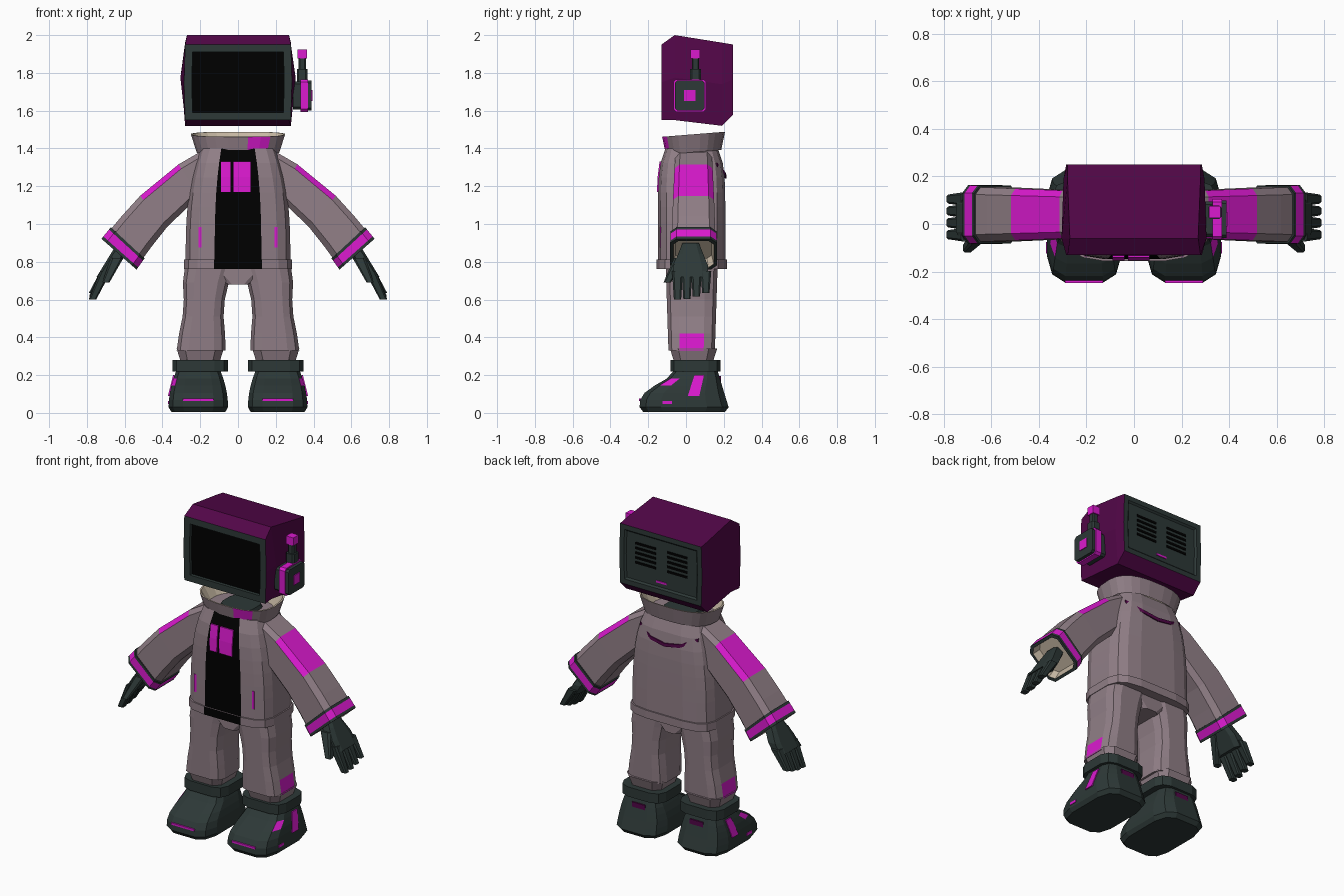
import bpy
import bmesh
from math import cos, sin, pi, tau, sqrt, copysign
from mathutils import Vector

default_cube = bpy.data.objects.get("Cube")
if default_cube:
    bpy.data.objects.remove(default_cube, do_unlink=True)

AXIS_X, AXIS_Y, AXIS_Z = Vector((1, 0, 0)), Vector((0, 1, 0)), Vector((0, 0, 1))


def make_material(label, *rgb):
    material = bpy.data.materials.new(label)
    material.use_nodes = True
    material.diffuse_color = (*rgb, 1)
    shader = material.node_tree.nodes["Principled BSDF"]
    shader.inputs["Base Color"].default_value = (*rgb, 1)
    return material


grey = make_material("jacket grey", 0.28, 0.21, 0.24)
magenta = make_material("magenta", 0.7, 0.01, 0.62)
dark = make_material("dark rubber", 0.026, 0.04, 0.038)
purple = make_material("deep purple", 0.085, 0.002, 0.065)
black = make_material("black", 0, 0, 0)
cream = make_material("cream lining", 0.57, 0.48, 0.37)


def ring(centre, half_u, half_v, sides=12, power=0.5, u=AXIS_X, v=AXIS_Y):
    """Rounded-box section with a flat side facing along each axis."""
    points = []
    for i in range(sides):
        angle = tau * (i + 0.5) / sides
        c, s = cos(angle), sin(angle)
        points.append(Vector(centre) + u * copysign(abs(c) ** power, c) * half_u
                      + v * copysign(abs(s) ** power, s) * half_v)
    return points


def loft(name, rings, material, rule=None, open_ends=False, side=1):
    """Skin the rings; rule(ring, face) may pick another material."""
    mesh_data = bmesh.new()
    rows = [[mesh_data.verts.new((p[0] * side, p[1], p[2])) for p in r] for r in rings]
    used = [material]

    def add_face(verts, row, column):
        chosen = (rule and rule(row, column)) or material
        if chosen not in used:
            used.append(chosen)
        mesh_data.faces.new(verts).material_index = used.index(chosen)

    for row, (near, far) in enumerate(zip(rows, rows[1:])):
        for column in range(len(near)):
            after = (column + 1) % len(near)
            add_face((near[column], near[after], far[after], far[column]), row, column)
    if not open_ends:
        add_face(rows[0][::-1], -1, -1)
        add_face(rows[-1], len(rows), -1)
    bmesh.ops.recalc_face_normals(mesh_data, faces=mesh_data.faces)
    mesh = bpy.data.meshes.new(name)
    mesh_data.to_mesh(mesh)
    mesh_data.free()
    for material_used in used:
        mesh.materials.append(material_used)
    bpy.context.collection.objects.link(bpy.data.objects.new(name, mesh))


def tube(name, start, end, start_radius, end_radius, material, flat=1, side=1, sides=8):
    """Tapered limb; flat scales its thickness along x."""
    rings = [ring(start, start_radius * flat, start_radius, sides),
             ring(end, end_radius * flat, end_radius, sides)]
    loft(name, rings, material, side=side)


def box(name, centre, size, material, side=1):
    x, y, z = centre
    width, depth, height = size
    rings = [ring((x, y, z + end * height / 2), width / 2, depth / 2, sides=4, power=0)
             for end in (-1, 1)]
    loft(name, rings, material, side=side)


# Head: rings bulging at the sides, with a recessed screen and rear panel
def head_ring(y, low, high, half, inset=0, bulge=1.02):
    half, low, high = half - inset, low + inset, high - inset
    right = [(half, y, high), (half * bulge, y, (low + high) / 2), (half, y, low)]
    return right + [(-x, y, z) for x, y, z in reversed(right)]


front = (1.55, 1.95, 0.28)
back = (1.58, 1.95, 0.28)
head_rings = [head_ring(-0.11, *front, inset=0.04), head_ring(-0.13, *front, inset=0.04),
              head_ring(-0.13, *front), head_ring(-0.06, 1.55, 2, 0.27, bulge=1.13),
              head_ring(0.19, 1.52, 1.96, 0.28, bulge=1.06), head_ring(0.25, *back),
              head_ring(0.25, *back, inset=0.03), head_ring(0.24, *back, inset=0.04)]


def head_colour(row, column):
    if row < 0:
        return black
    return dark if row < 2 or row > 4 else purple


loft("head", head_rings, purple, head_colour)
for side in (1, -1):
    for slot in range(5):
        box("rear_vent", (0.11, 0.24, 1.73 + slot * 0.03), (0.14, 0.009, 0.014), black, side)
box("rear_light", (0, 0.24, 1.65), (0.07, 0.009, 0.012), magenta)

# Ear unit: stacked slabs, then the aerial
for name, x, size, material in (("ear_base", 0.31, 0.15, dark), ("ear_rim", 0.35, 0.175, magenta),
                                ("ear_cover", 0.37, 0.16, dark)):
    slab = [ring((x + end * 0.02, 0.02, 1.68), size / 2, size / 2, 8, 0.2, AXIS_Y, AXIS_Z)
            for end in (-1, 1)]
    loft(name, slab, material)
box("ear_button", (0.39, 0.02, 1.68), (0.009, 0.06, 0.06), magenta)
aerial_x, aerial_y = 0.34, 0.05
tube("aerial_base", (aerial_x, aerial_y, 1.75), (aerial_x, aerial_y, 1.82), 0.03, 0.03, dark)
tube("aerial", (aerial_x, aerial_y, 1.8), (aerial_x, aerial_y, 1.88), 0.02, 0.02, dark)
box("aerial_tip", (aerial_x, aerial_y, 1.9), (0.05, 0.05, 0.05), magenta)

# Jacket: narrows towards the shoulders, with the shirt as its front strip
BODY_SIDES = 16
SHIRT_FACE = BODY_SIDES * 3 // 4 - 1
BODY_Y = 0.03


def jacket_ring(t, grow=0):
    return ring((0, BODY_Y, 0.78 + 0.62 * t), 0.28 - 0.08 * t ** 3 + grow,
                0.18 - 0.04 * t ** 8 + grow, BODY_SIDES)


def shirt_strip(row, column):
    return black if column == SHIRT_FACE else None


loft("jacket", [jacket_ring(step / 8) for step in range(9)], grey, shirt_strip)
loft("jacket_hem", [jacket_ring(t, 0.008) for t in (-0.03, 0.05)], grey, shirt_strip)

# Two plain stripes on the shirt
for x, half in ((-0.065, 0.025), (0.02, 0.045)):
    stripe = [ring((x, y, z), half, 0.004, 4, 0)
              for y, z in ((-0.15, 1.17), (-0.146, 1.25), (-0.136, 1.33))]
    loft("shirt_stripe", stripe, magenta)

# Collar: flares out, folds over and is lined inside
COLLAR_SIDES = 24
COLLAR_FRONT = COLLAR_SIDES * 3 // 4 - 1


def collar_colour(row, column):
    if row > 0:
        return cream
    return magenta if column - COLLAR_FRONT in (1, 2) else None


collar_tilt = Vector((0, 1, 0.08))
collar_rings = [ring((0, BODY_Y + 0.01, z), half, half * 0.67, COLLAR_SIDES, 0.75, v=collar_tilt)
                for z, half in ((1.38, 0.22), (1.475, 0.25), (1.475, 0.24), (1.39, 0.19))]
loft("collar", collar_rings, grey, collar_colour, open_ends=True)
tube("neck", (0, BODY_Y, 1.39), (0, BODY_Y, 1.42), 0.09, 0.08, dark, flat=1.3, sides=BODY_SIDES)

# Drooping seam across the back
seam_rings = []
for k in range(-2, 3):
    seam_centre = (k / 10, 0.21 - 0.006 * abs(k) ** 3, 1.25 + 0.016 * k * k)
    seam_rings.append(ring(seam_centre, 0.004, 0.01, 4, 0, AXIS_Y, AXIS_Z))
loft("back_seam", seam_rings, purple)

# Pelvis
loft("pelvis", [ring((0, BODY_Y, z), half, 0.13) for z, half in ((0.68, 0.06), (0.79, 0.26))], grey)


# Limb sections, with t running from the top of the part downwards
def arm_ring(t, grow=0):
    lean = 0.3 + 0.55 * sqrt(t)
    outward = Vector((sin(lean), 0, cos(lean)))
    half = 0.1 + 0.02 * t + grow
    centre = (0.17 + 0.46 * t, 0.04, 1.29 - 0.45 * t + 0.05 * sin(pi * t))
    return ring(centre, half, half, 8, 0.35, outward)


def leg_ring(t):
    centre = (0.15 + 0.045 * sqrt(t), BODY_Y, 0.78 - 0.45 * t)
    return ring(centre, 0.12 + 0.012 * cos(tau * t), 0.14 - 0.015 * t)


def palm_ring(t):
    return ring((0.6 + 0.11 * t, 0.025, 0.9 - 0.18 * t), 0.04, 0.045 + 0.05 * min(1, t * 1.5), 8)


# Boot section, with t running from sole to ankle
def boot_ring(t):
    toe = -0.16 - 0.09 * cos(pi * t ** 1.5)
    heel = 0.23 - 0.06 * t
    return ring((0.21, (toe + heel) / 2, 0.03 + 0.19 * t), 0.16 - 0.04 * t * t, (heel - toe) / 2)


def sleeve_colour(row, column):
    return magenta if row == 1 and column in (6, 7, 0) else None


def cuff_colour(row, column):
    return magenta if row == 1 else cream if row > 3 else None


def ankle_patch(row, column):
    return magenta if row == 4 and column == 11 else None


def toe_corner(row, column):
    return magenta if row == 4 and column == 10 else None


for side, word in ((1, "left_"), (-1, "right_")):
    # Sleeve and banded cuff
    loft(word + "sleeve", [arm_ring(t) for t in (0, 0.2, 0.6, 0.8, 0.92)], grey,
         sleeve_colour, side=side)
    cuff_rings = [arm_ring(t, 0.007) for t in (0.9, 0.92, 0.98, 1)]
    cuff_rings += [arm_ring(1, -0.01), arm_ring(0.93, -0.02)]
    loft(word + "cuff", cuff_rings, dark, cuff_colour, side=side)

    # Glove
    loft(word + "palm", [palm_ring(step / 3) for step in range(4)], dark, side=side)
    for finger in range(4):
        y = 0.05 * finger - 0.045
        tip_z = 0.6 + 0.004 * finger ** 2
        tube(word + "finger", (0.7, y, 0.75), (0.77, y, tip_z), 0.03, 0.02, dark, side=side)
    tube(word + "thumb", (0.64, -0.03, 0.82), (0.7, -0.1, 0.69), 0.035, 0.02, dark, side=side)

    # Trouser leg and ankle
    loft(word + "leg", [leg_ring(step / 5) for step in range(6)], grey, ankle_patch, side=side)
    tube(word + "ankle", (0.2, 0.04, 0.34), (0.2, 0.04, 0.25), 0.13, 0.1, grey, side=side)

    # Boot with ankle band and trims
    boot = [ring((0.21, -0.01, 0.005), 0.145, 0.22)] + [boot_ring(step / 5) for step in range(6)]
    loft(word + "boot", boot, dark, toe_corner, side=side)
    tube(word + "ankle_band", (0.2, 0.05, 0.22), (0.2, 0.05, 0.28), 0.135, 0.135, dark,
         flat=1.1, side=side, sides=12)
    tube(word + "boot_trim", (0.367, 0.04, 0.09), (0.34, 0.07, 0.2), 0.036, 0.03, magenta,
         flat=0.13, side=side, sides=4)
    box(word + "toe_side_trim", (0.365, -0.1, 0.055), (0.009, 0.05, 0.016), magenta, side)
    box(word + "toe_strip", (0.21, -0.243, 0.07), (0.16, 0.009, 0.012), magenta, side)
    box(word + "heel_tab", (0.2, 0.18, 0.18), (0.09, 0.009, 0.03), purple, side)

    # Pocket trim
    box(word + "pocket_trim", (0.2, -0.133, 0.93), (0.016, 0.009, 0.11), magenta, side)
